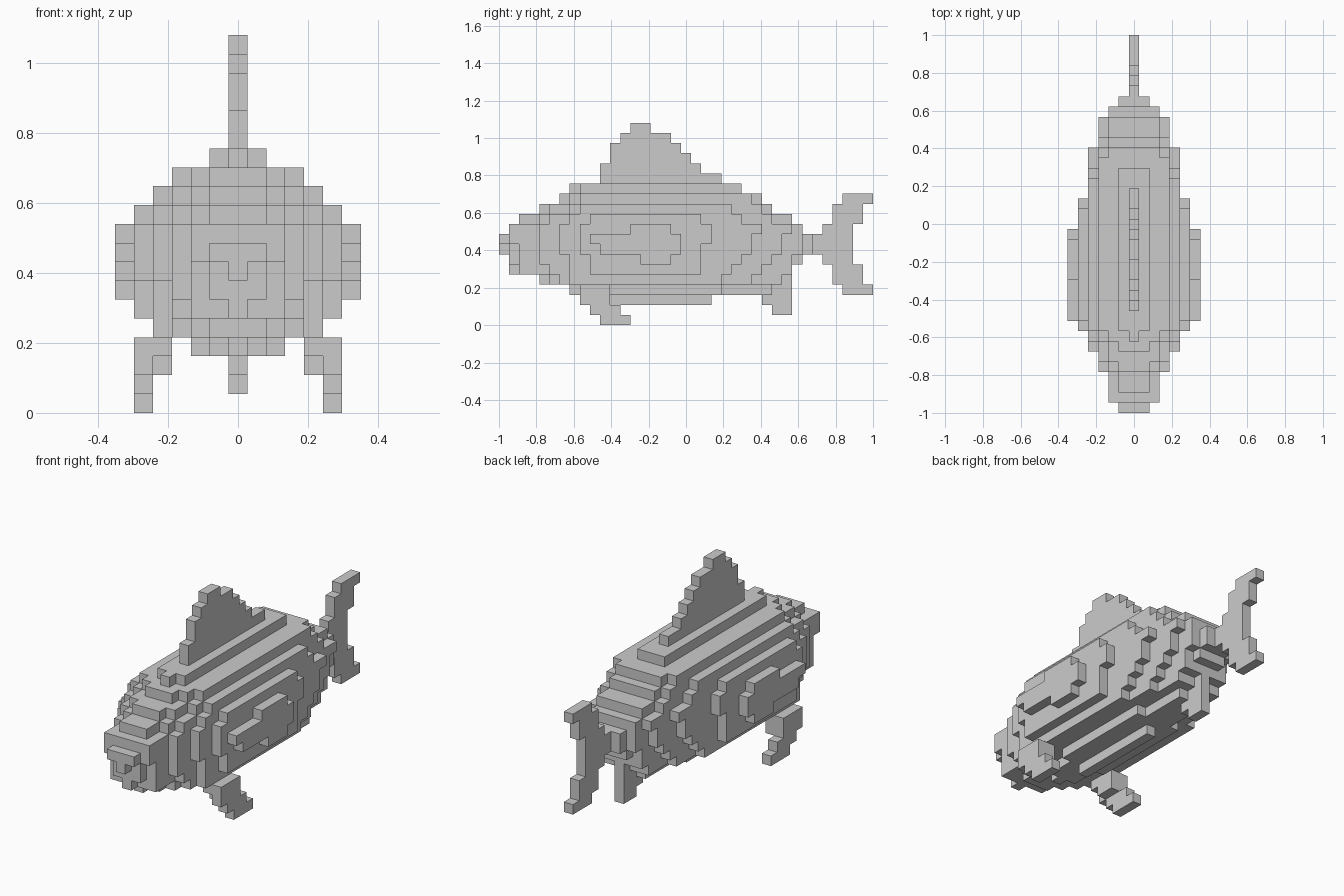
import bpy
import bmesh
import math
from mathutils import Vector

old = bpy.data.objects.get("Cube")
if old:
    bpy.data.objects.remove(old, do_unlink=True)

LENGTH_IN_CELLS = 37
CELL = 2 / LENGTH_IN_CELLS
AXES = [Vector(a) for a in ((1, 0, 0), (0, 1, 0), (0, 0, 1))]


def slab(across, bottom, spans):
    """Cells of one vertical slice: each span is (first, last) along the length, stacked upward."""
    return {(across, along, bottom + row)
            for row, (first, last) in enumerate(spans)
            for along in range(first, last + 1)}


def mirrored(cells):
    return {(-x, y, z) for x, y, z in cells}


def cell_corner(point):
    """Convert grid coordinates to model space."""
    return Vector((point.x * CELL, (point.y - (LENGTH_IN_CELLS - 1) / 2) * CELL,
                   (point.z + 0.5) * CELL))


def build_part(name, cells):
    """Skin the outside of a set of cells and merge its flat faces."""
    mesh = bpy.data.meshes.new(name)
    bm = bmesh.new()
    for cell in cells:
        centre = Vector(cell)
        for i, axis in enumerate(AXES):
            for side in (-1, 1):
                normal = axis * side
                if tuple(int(c) for c in centre + normal) in cells:
                    continue
                u = AXES[(i + 1) % 3] * side / 2
                v = AXES[(i + 2) % 3] / 2
                middle = centre + normal / 2
                corners = (middle - u - v, middle + u - v, middle + u + v, middle - u + v)
                bm.faces.new([bm.verts.new(cell_corner(c)) for c in corners])
    bmesh.ops.remove_doubles(bm, verts=bm.verts, dist=CELL / 100)
    bmesh.ops.dissolve_limit(bm, angle_limit=math.radians(1), verts=bm.verts, edges=bm.edges)
    bm.to_mesh(mesh)
    bm.free()
    part = bpy.data.objects.new(name, mesh)
    bpy.context.collection.objects.link(part)
    return part


# Body: nested slices, from the middle plane out to the flank
core = slab(0, 2, [(11, 20), (7, 27), (4, 28), (1, 28), (1, 29), (0, 30), (0, 30),
                   (1, 29), (2, 28), (4, 26), (6, 25), (7, 23)])
flank_slices = [
    (3, [(8, 26), (4, 27), (2, 28), (1, 29), (1, 30), (0, 30),
         (1, 29), (2, 28), (4, 26), (6, 25), (8, 23)]),
    (3, [(11, 21), (5, 27), (2, 28), (2, 28), (2, 29), (1, 29),
         (1, 29), (4, 28), (5, 26), (7, 25)]),
    (4, [(6, 24), (5, 25), (4, 26), (4, 27), (4, 27), (4, 28), (5, 26), (7, 25), (8, 24)]),
    (4, [(7, 21), (7, 22), (7, 23), (6, 24), (6, 24), (6, 25), (7, 23), (8, 22)]),
    (5, [(9, 19), (9, 19), (8, 19), (8, 20), (8, 20), (9, 19)]),
    (6, [(14, 16), (10, 17), (9, 17), (13, 16)]),
]
flank = set()
for offset, (bottom, spans) in enumerate(flank_slices, start=1):
    flank |= slab(offset, bottom, spans)
build_part("body", core | flank | mirrored(flank))

# Thin fins on the middle plane
build_part("dorsal_fin", slab(0, 14, [(10, 21), (10, 19), (11, 18), (11, 17), (12, 16), (13, 14)]))
build_part("anal_fin", slab(0, 1, [(27, 28), (26, 28), (28, 28)]))
lower_lobe = [(34, 36), (33, 35), (33, 35), (32, 34), (31, 34)]
build_part("tail_fin", slab(0, 3, lower_lobe + lower_lobe[::-1]))

# Paired side fins
side_fin = slab(4, 2, [(9, 10), (8, 10)]) | slab(5, 0, [(10, 12), (9, 11), (8, 10), (8, 10)])
build_part("left_pectoral_fin", side_fin)
build_part("right_pectoral_fin", mirrored(side_fin))
